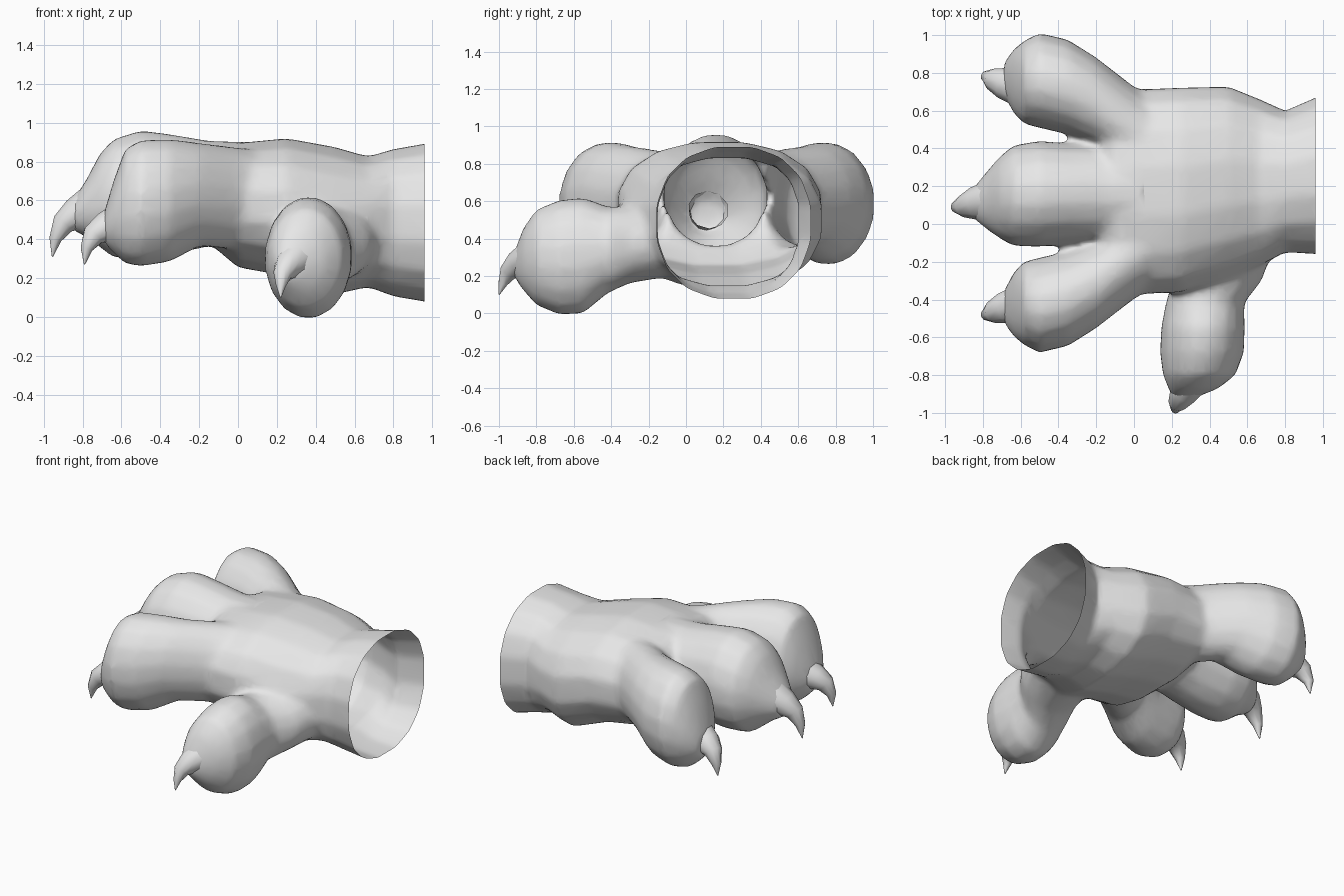
import bpy, bmesh, math
from mathutils import Vector

cube = bpy.data.objects.get("Cube")
if cube:
    bpy.data.objects.remove(cube, do_unlink=True)

GREY = (0.8, 0.8, 0.8, 1.0)
skin = bpy.data.materials.new("plain_grey")
skin.use_nodes = True
skin.diffuse_color = GREY
skin.node_tree.nodes["Principled BSDF"].inputs["Base Color"].default_value = GREY


def add_object(name, mesh):
    obj = bpy.data.objects.new(name, mesh)
    bpy.context.collection.objects.link(obj)
    mesh.materials.clear()
    mesh.materials.append(skin)
    return obj


def smooth(obj, degrees):
    bpy.ops.object.select_all(action='DESELECT')
    obj.select_set(True)
    bpy.context.view_layer.objects.active = obj
    bpy.ops.object.shade_smooth_by_angle(angle=math.radians(degrees))


def rounded(value, power):
    return math.copysign(abs(value) ** power, value)


def loft(bm, stations, axis=None, sides=16, power=1.0, root_cap=True):
    """Skin closed rings given as (x, y, z, half width, half height)."""
    centres = [Vector(s[:3]) for s in stations]
    rings = []
    for i, (*_, width, height) in enumerate(stations):
        after = centres[min(i + 1, len(centres) - 1)]
        before = centres[max(i - 1, 0)]
        along = Vector(axis) if axis else (after - before).normalized()
        side = along.cross(Vector((0, 0, 1))).normalized()
        up = side.cross(along)
        ring = []
        for k in range(sides):
            a = math.tau * (k + 0.5) / sides
            ring.append(bm.verts.new(
                centres[i]
                + side * width * rounded(math.cos(a), power)
                + up * height * rounded(math.sin(a), power)))
        rings.append(ring)
    for lower, upper in zip(rings, rings[1:]):
        for k in range(sides):
            n = (k + 1) % sides
            bm.faces.new((lower[k], lower[n], upper[n], upper[k]))
    if root_cap:
        bm.faces.new(rings[0][::-1])
    bm.faces.new(rings[-1])


def mirrored(stations, total):
    # swap a front part to the back of the paw
    return [(x, total - y, *rest) for x, y, *rest in stations]


# Wrist and palm, from the open end towards the toes
palm = [
    (1.1, 0.28, 0.485, 0.46, 0.45),
    (0.96, 0.255, 0.485, 0.42, 0.412),
    (0.8, 0.225, 0.485, 0.38, 0.385),
    (0.67, 0.22, 0.49, 0.445, 0.34),
    (0.5, 0.22, 0.495, 0.515, 0.385),
    (0.25, 0.18, 0.565, 0.55, 0.36),
    (0, 0.17, 0.575, 0.55, 0.325),
    (-0.1, 0.165, 0.61, 0.5, 0.275),
    (-0.17, 0.165, 0.62, 0.4, 0.21),
]

# Bulging toes, tapering into the claw roots
front_toe = [
    (0.2, -0.02, 0.59, 0.25, 0.26),
    (0, -0.16, 0.61, 0.24, 0.265),
    (-0.2, -0.32, 0.63, 0.235, 0.27),
    (-0.35, -0.395, 0.6, 0.255, 0.32),
    (-0.5, -0.43, 0.585, 0.255, 0.33),
    (-0.58, -0.42, 0.57, 0.225, 0.3),
    (-0.635, -0.425, 0.52, 0.175, 0.2),
    (-0.69, -0.44, 0.46, 0.085, 0.08),
]
middle_toe = [
    (0.2, 0.16, 0.62, 0.24, 0.28),
    (-0.15, 0.16, 0.635, 0.26, 0.275),
    (-0.35, 0.16, 0.63, 0.27, 0.315),
    (-0.5, 0.16, 0.63, 0.285, 0.335),
    (-0.64, 0.15, 0.61, 0.27, 0.31),
    (-0.71, 0.14, 0.6, 0.22, 0.245),
    (-0.78, 0.125, 0.56, 0.155, 0.15),
    (-0.85, 0.11, 0.52, 0.085, 0.08),
]
thumb = [
    (0.5, -0.05, 0.43, 0.27, 0.23),
    (0.44, -0.3, 0.365, 0.24, 0.205),
    (0.375, -0.42, 0.34, 0.21, 0.235),
    (0.365, -0.55, 0.31, 0.225, 0.315),
    (0.36, -0.68, 0.3, 0.225, 0.31),
    (0.345, -0.8, 0.3, 0.195, 0.26),
    (0.315, -0.87, 0.29, 0.135, 0.17),
    (0.265, -0.92, 0.26, 0.065, 0.07),
]

bm = bmesh.new()
loft(bm, palm, (-1, 0, 0), power=0.88)
for toe in (front_toe, middle_toe, mirrored(front_toe, 0.33)):
    loft(bm, toe, (-1, 0, 0))
loft(bm, thumb, (0, -1, 0))
bmesh.ops.recalc_face_normals(bm, faces=bm.faces)
mesh = bpy.data.meshes.new("paw_volume")
bm.to_mesh(mesh)
bm.free()

# Fuse the lofts into one soft skin
volume = add_object("paw_volume", mesh)
remesh = volume.modifiers.new("fuse", 'REMESH')
remesh.mode = 'VOXEL'
remesh.voxel_size = 0.02
soften = volume.modifiers.new("soften", 'SMOOTH')
soften.factor = 0.5
soften.iterations = 14
reduce = volume.modifiers.new("reduce", 'DECIMATE')
reduce.ratio = 0.2
graph = bpy.context.evaluated_depsgraph_get()
skin_mesh = bpy.data.meshes.new_from_object(volume.evaluated_get(graph))
skin_mesh.name = "paw"
bpy.data.objects.remove(volume, do_unlink=True)

# Cut the wrist open
bm = bmesh.new()
bm.from_mesh(skin_mesh)
bmesh.ops.bisect_plane(
    bm, geom=bm.verts[:] + bm.edges[:] + bm.faces[:],
    plane_co=(0.96, 0, 0), plane_no=(1, 0, 0), clear_outer=True)
bm.to_mesh(skin_mesh)
bm.free()
smooth(add_object("paw", skin_mesh), 80)

# Hooked claws
front_claw = [
    (-0.63, -0.43, 0.475, 0.1, 0.1),
    (-0.69, -0.445, 0.455, 0.085, 0.08),
    (-0.745, -0.465, 0.42, 0.06, 0.06),
    (-0.78, -0.48, 0.35, 0.032, 0.032),
    (-0.79, -0.48, 0.27, 0.003, 0.003),
]
middle_claw = [
    (-0.77, 0.12, 0.555, 0.11, 0.11),
    (-0.84, 0.11, 0.525, 0.09, 0.085),
    (-0.9, 0.095, 0.48, 0.06, 0.06),
    (-0.94, 0.09, 0.4, 0.032, 0.032),
    (-0.955, 0.09, 0.31, 0.003, 0.003),
]
thumb_claw = [
    (0.3, -0.83, 0.29, 0.1, 0.11),
    (0.26, -0.9, 0.265, 0.075, 0.075),
    (0.23, -0.95, 0.22, 0.05, 0.05),
    (0.22, -0.98, 0.16, 0.025, 0.025),
    (0.22, -1, 0.1, 0.003, 0.003),
]
claws = {
    "front_claw": front_claw,
    "middle_claw": middle_claw,
    "back_claw": mirrored(front_claw, 0.3),
    "thumb_claw": thumb_claw,
}
for name, stations in claws.items():
    bm = bmesh.new()
    loft(bm, stations, sides=10, root_cap=False)
    bmesh.ops.recalc_face_normals(bm, faces=bm.faces)
    mesh = bpy.data.meshes.new(name)
    bm.to_mesh(mesh)
    bm.free()
    smooth(add_object(name, mesh), 60)
